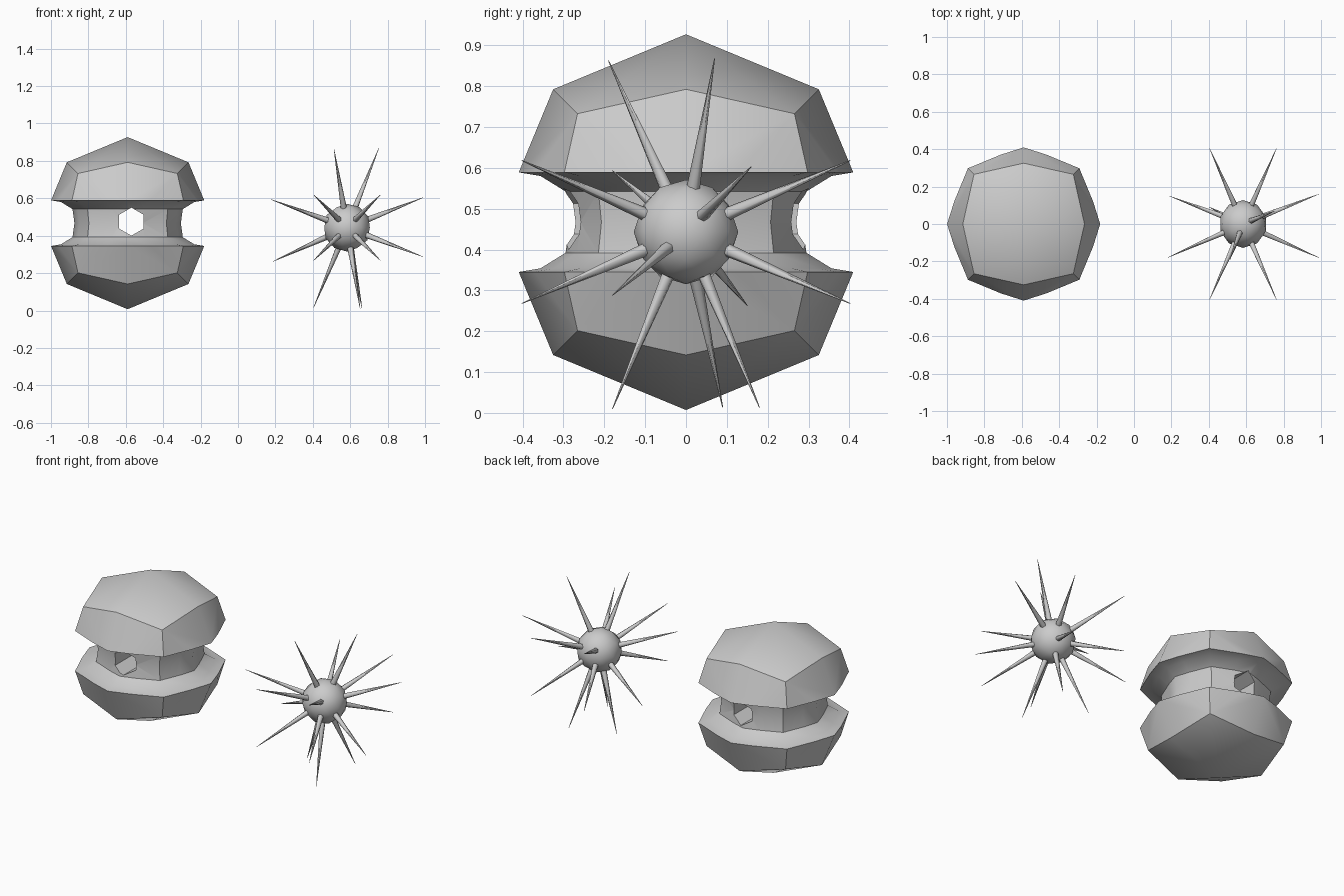
import bpy, bmesh, math
from mathutils import Vector, Matrix

if "Cube" in bpy.data.objects:
    bpy.data.objects.remove(bpy.data.objects["Cube"])


def add_object(name, bm, loc, angle):
    mesh = bpy.data.meshes.new(name)
    bmesh.ops.recalc_face_normals(bm, faces=bm.faces[:])
    bm.to_mesh(mesh)
    bm.free()
    ob = bpy.data.objects.new(name, mesh)
    ob.location = loc
    bpy.context.collection.objects.link(ob)
    bpy.ops.object.select_all(action='DESELECT')
    bpy.context.view_layer.objects.active = ob
    ob.select_set(True)
    if angle:
        bpy.ops.object.shade_smooth_by_angle(angle=math.radians(angle))
    return ob


# Grooved shell: low-poly cube sphere, upper dome cut above the groove
bm = bmesh.new()
bmesh.ops.create_cube(bm, size=2)
bmesh.ops.subdivide_edges(bm, edges=bm.edges[:], cuts=1, use_grid_fill=True)
for v in bm.verts:
    v.co = v.co.normalized() * 0.46
bmesh.ops.triangulate(bm, faces=bm.faces[:], quad_method='SHORT_EDGE')
bmesh.ops.bisect_plane(bm, geom=bm.verts[:] + bm.edges[:] + bm.faces[:],
                       plane_co=(0, 0, 0.122), plane_no=(0, 0, 1), clear_inner=True)

# Groove wall: pull the rim inwards ring by ring, down to the equator
rim = [e for e in bm.edges if e.is_boundary]
base = {v.index: v.co.copy() for e in rim for v in e.verts}
previous = 1.0
for scale, z in ((0.87, 0.113), (0.72, 0.075), (0.695, 0.0)):
    out = bmesh.ops.extrude_edge_only(bm, edges=rim)['geom']
    for v in out:
        if isinstance(v, bmesh.types.BMVert):
            v.co.x *= scale / previous
            v.co.y *= scale / previous
            v.co.z = z
    rim = [e for e in out if isinstance(e, bmesh.types.BMEdge) and e.is_boundary
           and all(abs(v.co.z - z) < 1e-5 for v in e.verts)]
    previous = scale
bmesh.ops.mirror(bm, geom=bm.verts[:] + bm.edges[:] + bm.faces[:],
                 axis='Z', merge_dist=0.0005)
bmesh.ops.remove_doubles(bm, verts=bm.verts[:], dist=0.0005)
shell = add_object("grooved_shell", bm, (-0.59, 0, 0.467), 0)

# Window running through the core from front to back
bm = bmesh.new()
bmesh.ops.create_cone(bm, cap_ends=True, segments=6, radius1=0.075, radius2=0.075, depth=1.2,
                      matrix=Matrix.Rotation(math.pi / 2, 4, 'X'))
cutter = add_object("window_cutter", bm, (-0.57, 0, 0.475), 0)
cutter.hide_render = True
mod = shell.modifiers.new("window", 'BOOLEAN')
mod.operation = 'DIFFERENCE'
mod.solver = 'EXACT'
mod.object = cutter
bpy.ops.object.select_all(action='DESELECT')
bpy.context.view_layer.objects.active = shell
shell.select_set(True)
bpy.ops.object.modifier_apply(modifier=mod.name)
bpy.data.objects.remove(cutter)
bpy.ops.object.shade_smooth_by_angle(angle=math.radians(35))

# Spiked ball core
centre = (0.583, 0, 0.443)
bm = bmesh.new()
bmesh.ops.create_icosphere(bm, subdivisions=2, radius=0.128)
add_object("ball_core", bm, centre, 60)

# Spikes: eight towards front and back, four to the sides, five up and down
tips = [(x * 0.178, y * 0.402, z * 0.175) for x in (-1, 1) for y in (-1, 1) for z in (-1, 1)]
tips += [(0.405, 0.16, 0.16), (0.405, -0.18, -0.155),
         (-0.405, -0.18, 0.15), (-0.395, 0.15, -0.18)]
tips += [(-0.07, -0.19, 0.42), (0.17, 0.07, 0.425),
         (-0.18, 0.09, -0.43), (0.07, -0.18, -0.433), (0.08, 0.18, -0.43)]
bm = bmesh.new()
for tip in map(Vector, tips):
    start = tip.normalized() * 0.105
    turn = tip.to_track_quat('Z', 'Y').to_matrix().to_4x4()
    bmesh.ops.create_cone(bm, cap_ends=True, segments=6, radius1=0.017, radius2=0.001,
                          depth=(tip - start).length,
                          matrix=Matrix.Translation((tip + start) / 2) @ turn)
add_object("ball_spikes", bm, centre, 65)
